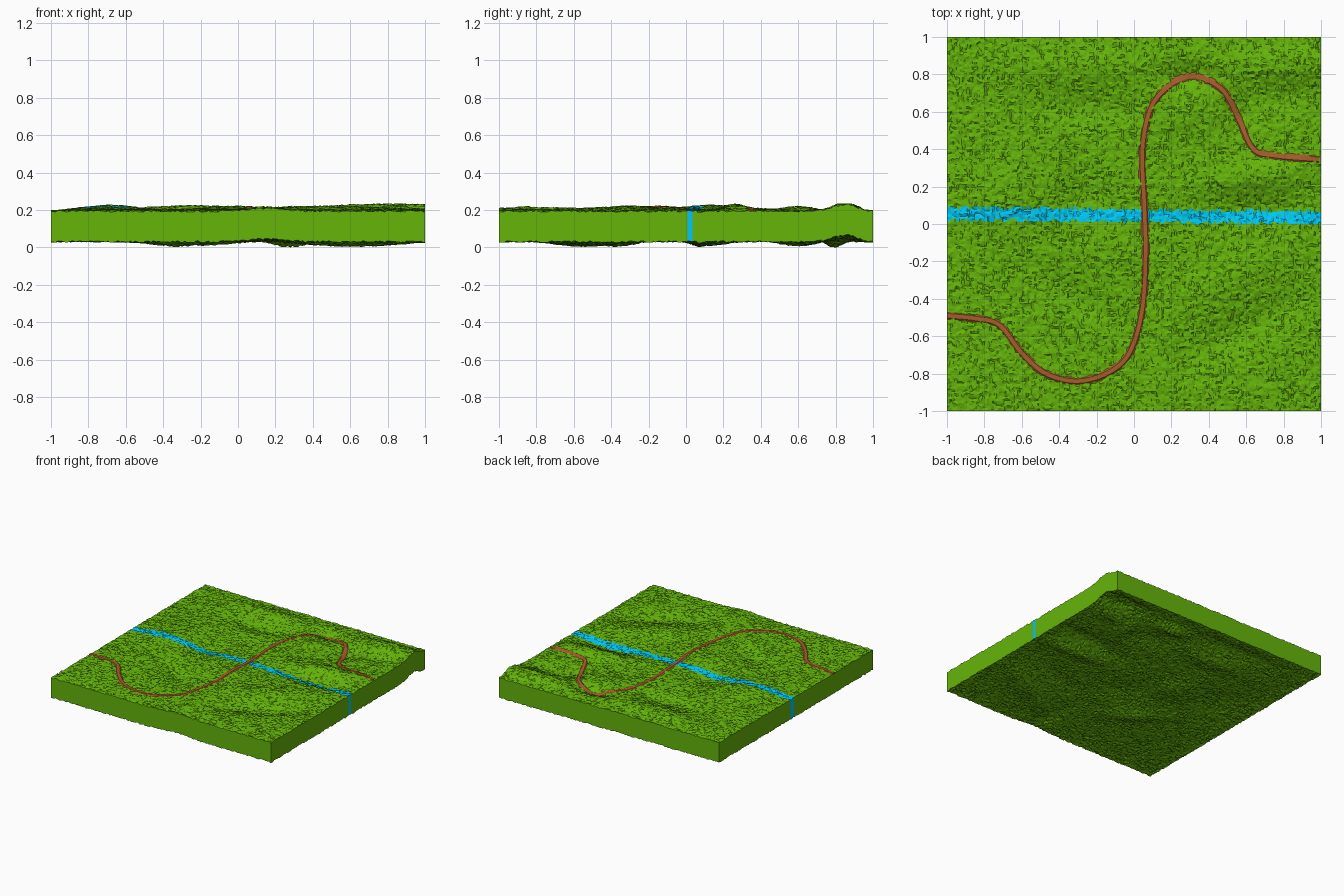
import bpy, bmesh, math, random
from mathutils import Vector

if "Cube" in bpy.data.objects:
    bpy.data.objects.remove(bpy.data.objects["Cube"])

random.seed(4)
N = 150            # grid cells per side
THICK = 0.163


def material(name, rgb):
    m = bpy.data.materials.new(name)
    m.diffuse_color = (*rgb, 1)
    m.use_nodes = True
    m.node_tree.nodes["Principled BSDF"].inputs["Base Color"].default_value = m.diffuse_color
    return m


grass = material("grass", (0.13, 0.46, 0.003))
water = material("water", (0.0, 0.58, 0.90))
soil = material("soil", (0.38, 0.11, 0.025))

# Hills and hollows: x, y, radius x, radius y, turn, height
HILLS = [
    (-0.25, 0.84, 0.30, 0.09, 0.0, 0.025), (0.85, 0.85, 0.30, 0.08, 0.0, 0.04),
    (-0.25, 0.62, 0.32, 0.08, 0.0, -0.025), (0.75, 0.66, 0.2, 0.07, 0.0, -0.02),
    (0.28, 0.79, 0.13, 0.06, 0.0, -0.035), (0.57, 0.57, 0.08, 0.10, 0.0, -0.025),
    (0.28, 0.60, 0.18, 0.10, 0.0, 0.02),
    (0.68, 0.26, 0.35, 0.08, 0.1, 0.03), (0.65, 0.08, 0.28, 0.07, 0.0, -0.03),
    (-0.68, 0.15, 0.18, 0.22, 0.0, 0.025), (-0.30, 0.12, 0.13, 0.14, -0.4, -0.025),
    (-0.02, -0.15, 0.22, 0.14, -0.5, 0.02), (-0.32, -0.38, 0.22, 0.08, -0.6, -0.03),
    (0.50, -0.30, 0.40, 0.11, 0.5, 0.02), (0.62, -0.54, 0.40, 0.10, 0.5, -0.03),
    (0.15, -0.85, 0.08, 0.25, 0.0, 0.02),
]


def height(x, y):
    h = 0.007
    for cx, cy, rx, ry, a, amp in HILLS:
        u = (x - cx) * math.cos(a) + (y - cy) * math.sin(a)
        v = (y - cy) * math.cos(a) - (x - cx) * math.sin(a)
        h += amp * math.exp(-(u / rx) ** 2 - (v / ry) ** 2)
    h = max(-0.03, min(0.038, h))
    fade = min(1, 0.15 + (1 - max(abs(x), abs(y))) / 0.13)   # calmer rim
    if abs(x - 0.15) < 0.2 and y < -0.8:
        fade = max(fade, 0.75)
    elif abs(y - 0.82) < 0.12 and x > 0.8:
        fade = max(fade, 0.95)
    return 0.2 + h * fade


def in_river(x, y, half):
    return abs(y - (0.045 - 0.012 * x)) < half


# Ground slab with rough grass and a river band
bm = bmesh.new()
top, bottom = [], []
for j in range(N + 1):
    for i in range(N + 1):
        x, y = -1 + 2 * i / N, -1 + 2 * j / N
        inner_x, inner_y = 0 < i < N, 0 < j < N
        px = x + (random.uniform(-0.005, 0.005) if inner_x else 0)
        py = y + (random.uniform(-0.005, 0.005) if inner_y else 0)
        z = height(x, y) + random.uniform(-0.0055, 0.0055)
        top.append(bm.verts.new((px, py, z)))
        bottom.append(bm.verts.new((px, py, z - THICK)))
for j in range(N):
    for i in range(N):
        a = j * (N + 1) + i
        q = (a, a + 1, a + N + 2, a + N + 1)
        f = bm.faces.new([top[k] for k in q])
        c = f.calc_center_median()
        f.material_index = int(in_river(c.x, c.y, random.uniform(0.028, 0.040)))
        bm.faces.new([bottom[k] for k in reversed(q)])

# Side walls
for k in range(N):
    w = N + 1
    for a, b in ((k, k + 1), (N * w + k + 1, N * w + k),
                 (k * w + N, (k + 1) * w + N), ((k + 1) * w, k * w)):
        f = bm.faces.new((top[b], top[a], bottom[a], bottom[b]))
        c = f.calc_center_median()
        f.material_index = int(abs(c.x) > 0.999 and in_river(c.x, c.y + 0.01, 0.015))
low = min(v.co.z for v in bm.verts)
for v in bm.verts:
    v.co.z -= low
me = bpy.data.meshes.new("ground")
bm.normal_update()
bm.to_mesh(me)
bm.free()
me.materials.append(grass)
me.materials.append(water)
bpy.context.collection.objects.link(bpy.data.objects.new("ground", me))

# Winding footpath draped on the ground
WAY = [(-1, -0.49), (-0.85, -0.505), (-0.72, -0.54), (-0.6, -0.69), (-0.47, -0.80),
       (-0.3, -0.84), (-0.13, -0.79), (-0.02, -0.68), (0.045, -0.45), (0.062, -0.15),
       (0.055, 0.1), (0.045, 0.4), (0.09, 0.62), (0.19, 0.74), (0.32, 0.79),
       (0.47, 0.72), (0.56, 0.56), (0.64, 0.40), (0.76, 0.365), (0.99, 0.345)]
P = [Vector(p) for p in WAY]
P = [2 * P[0] - P[1]] + P + [2 * P[-1] - P[-2]]
line = []
for k in range(1, len(P) - 2):
    a, b, c, d = P[k - 1:k + 3]
    for s in range(10):
        t = s / 10
        line.append(0.5 * (2 * b + (c - a) * t + (2 * a - 5 * b + 4 * c - d) * t * t
                           + (3 * b - a - 3 * c + d) * t ** 3))
line.append(P[-2])
bm = bmesh.new()
rows = []
for k, p in enumerate(line):
    d = (line[min(k + 1, len(line) - 1)] - line[max(k - 1, 0)]).normalized()
    side = Vector((-d.y, d.x))
    row = []
    for off, lift in ((-0.022, -0.003), (-0.012, 0.005), (0.012, 0.005), (0.022, -0.003)):
        q = p + side * off
        q.x = max(-1, min(1, q.x))
        row.append(bm.verts.new((q.x, q.y, height(q.x, q.y) - low + lift)))
    rows.append(row)
for r0, r1 in zip(rows, rows[1:]):
    for m in range(4):
        n = (m + 1) % 4
        bm.faces.new((r0[m], r1[m], r1[n], r0[n]))
bm.faces.new(rows[0])
bm.faces.new(rows[-1][::-1])
bmesh.ops.recalc_face_normals(bm, faces=bm.faces)
me = bpy.data.meshes.new("footpath")
bm.to_mesh(me)
bm.free()
me.materials.append(soil)
bpy.context.collection.objects.link(bpy.data.objects.new("footpath", me))
